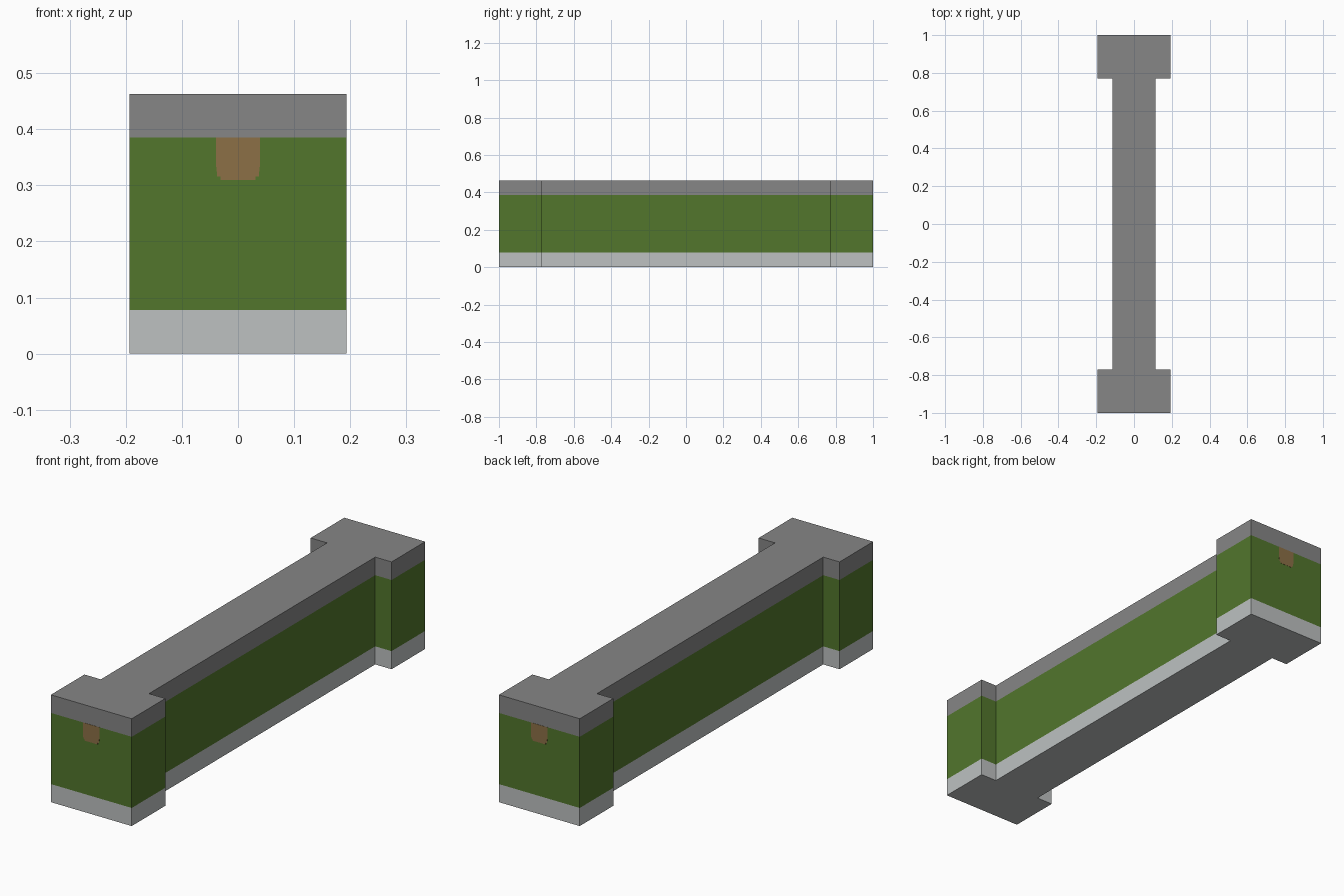
import bpy
import bmesh

if "Cube" in bpy.data.objects:
    bpy.data.objects.remove(bpy.data.objects["Cube"], do_unlink=True)


def make_material(name, rgb):
    linear = [((c / 255 + 0.055) / 1.055) ** 2.4 for c in rgb] + [1]
    mat = bpy.data.materials.new(name)
    mat.use_nodes = True
    mat.diffuse_color = linear
    mat.node_tree.nodes["Principled BSDF"].inputs["Base Color"].default_value = linear
    return mat


light_stone = make_material("light stone", (189, 193, 193))
green_panel = make_material("green panel", (82, 118, 44))
grey_cap = make_material("grey cap", (134, 134, 134))
brown_patch = make_material("brown patch", (140, 112, 70))

POST_X, WALL_X = 0.193, 0.115
END_Y, POST_Y = 1.0, 0.771
LEVELS = [0, 0.078, 0.385, 0.463]


def make_object(name, bm, materials):
    bmesh.ops.recalc_face_normals(bm, faces=bm.faces)
    mesh = bpy.data.meshes.new(name)
    bm.to_mesh(mesh)
    bm.free()
    for mat in materials:
        mesh.materials.append(mat)
    obj = bpy.data.objects.new(name, mesh)
    bpy.context.collection.objects.link(obj)
    return obj


# Wall with wider end posts: one plan outline raised through three colour bands
quarter = [(POST_X, END_Y), (POST_X, POST_Y), (WALL_X, POST_Y)]
right = quarter + [(x, -y) for x, y in reversed(quarter)]
outline = right + [(-x, y) for x, y in reversed(right)]

bm = bmesh.new()
floor = bm.faces.new([bm.verts.new((x, y, 0)) for x, y in outline])
layer = floor
for low, high in zip(LEVELS, LEVELS[1:]):
    keep = layer is floor
    raised = bmesh.ops.extrude_face_region(bm, geom=[layer], use_keep_orig=keep)
    if not keep:
        bm.faces.remove(layer) if layer.is_valid else None
    layer = next(g for g in raised["geom"] if isinstance(g, bmesh.types.BMFace))
    for v in layer.verts:
        v.co.z = high
# Colour the bands by height
for face in bm.faces:
    z = face.calc_center_median().z
    face.material_index = sum(z > level for level in LEVELS[1:3])
make_object("wall_with_end_posts", bm, [light_stone, green_panel, grey_cap])

# Small stepped painted patch under the cap on each end
half = [(0.039, 0.385), (0.039, 0.335), (0.037, 0.316), (0.031, 0.316), (0.031, 0.309)]
patch = half + [(-x, z) for x, z in reversed(half)]
for name, side in (("front_patch", -1), ("back_patch", 1)):
    bm = bmesh.new()
    face = bm.faces.new([bm.verts.new((x, side * (END_Y - 0.002), z)) for x, z in patch])
    raised = bmesh.ops.extrude_face_region(bm, geom=[face], use_keep_orig=True)
    for v in raised["geom"]:
        if isinstance(v, bmesh.types.BMVert):
            v.co.y = side * (END_Y + 0.001)
    make_object(name, bm, [brown_patch])
